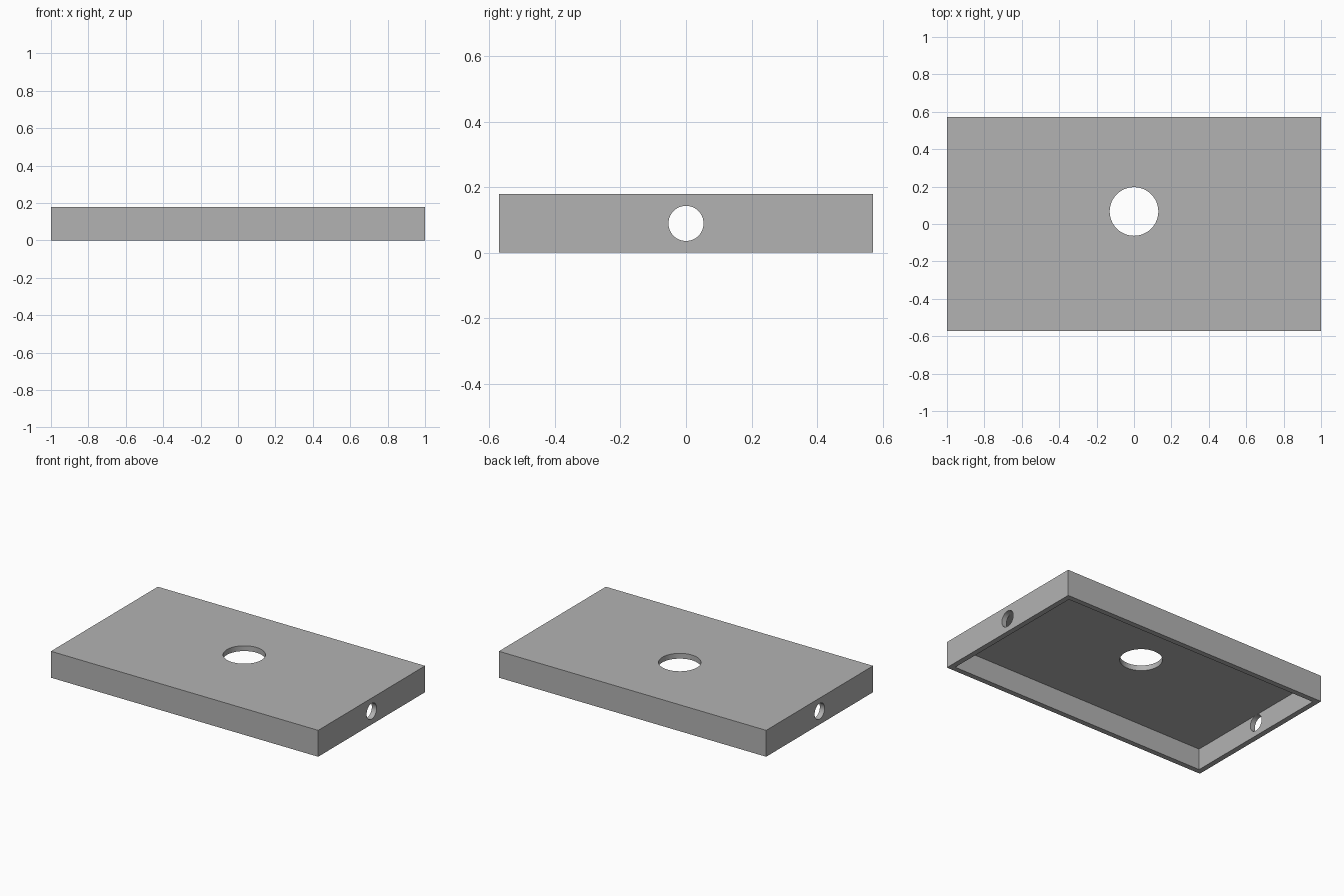
import bpy
import math

cube = bpy.data.objects.get("Cube")
if cube:
    bpy.data.objects.remove(cube, do_unlink=True)

U = 2 / 56                      # wall thickness, the design unit
L, D, H = 56 * U, 32 * U, 5 * U

grey = bpy.data.materials.new("plain grey")
grey.use_nodes = True
colour = (0.45, 0.45, 0.45, 1)
grey.diffuse_color = colour
grey.node_tree.nodes["Principled BSDF"].inputs["Base Color"].default_value = colour


def box(name, size, z):
    bpy.ops.mesh.primitive_cube_add(size=1, location=(0, 0, z))
    ob = bpy.context.object
    ob.name = name
    ob.scale = size
    bpy.ops.object.transform_apply(location=True, rotation=False, scale=True)
    ob.data.materials.append(grey)
    return ob


def drill(name, radius, depth, location, rotation=(0, 0, 0)):
    bpy.ops.mesh.primitive_cylinder_add(vertices=64, radius=radius, depth=depth,
                                        location=location, rotation=rotation)
    ob = bpy.context.object
    ob.name = name
    ob.data.materials.append(grey)
    return ob


# Open-bottomed cover
cover = box("cover", (L, D, H), H / 2)

# Cutters: hollow underside, round top opening, cable hole through both ends
cutters = [
    box("hollow_cutter", (L - 2 * U, D - 2 * U, H), H / 2 - U),
    drill("top_hole_cutter", 0.13, 4 * U, (0, 0.067, H)),
    drill("end_hole_cutter", 1.5 * U, L + 1, (0, 0, H / 2), (0, math.pi / 2, 0)),
]
bpy.context.view_layer.objects.active = cover
for cutter in cutters:
    mod = cover.modifiers.new(cutter.name, "BOOLEAN")
    mod.operation = "DIFFERENCE"
    mod.solver = "EXACT"
    mod.object = cutter
    bpy.ops.object.modifier_apply(modifier=mod.name)
for cutter in cutters:
    bpy.data.objects.remove(cutter, do_unlink=True)

# Smooth hole walls, crisp edges
bpy.ops.object.select_all(action="DESELECT")
cover.select_set(True)
bpy.ops.object.shade_smooth_by_angle(angle=math.radians(30))
